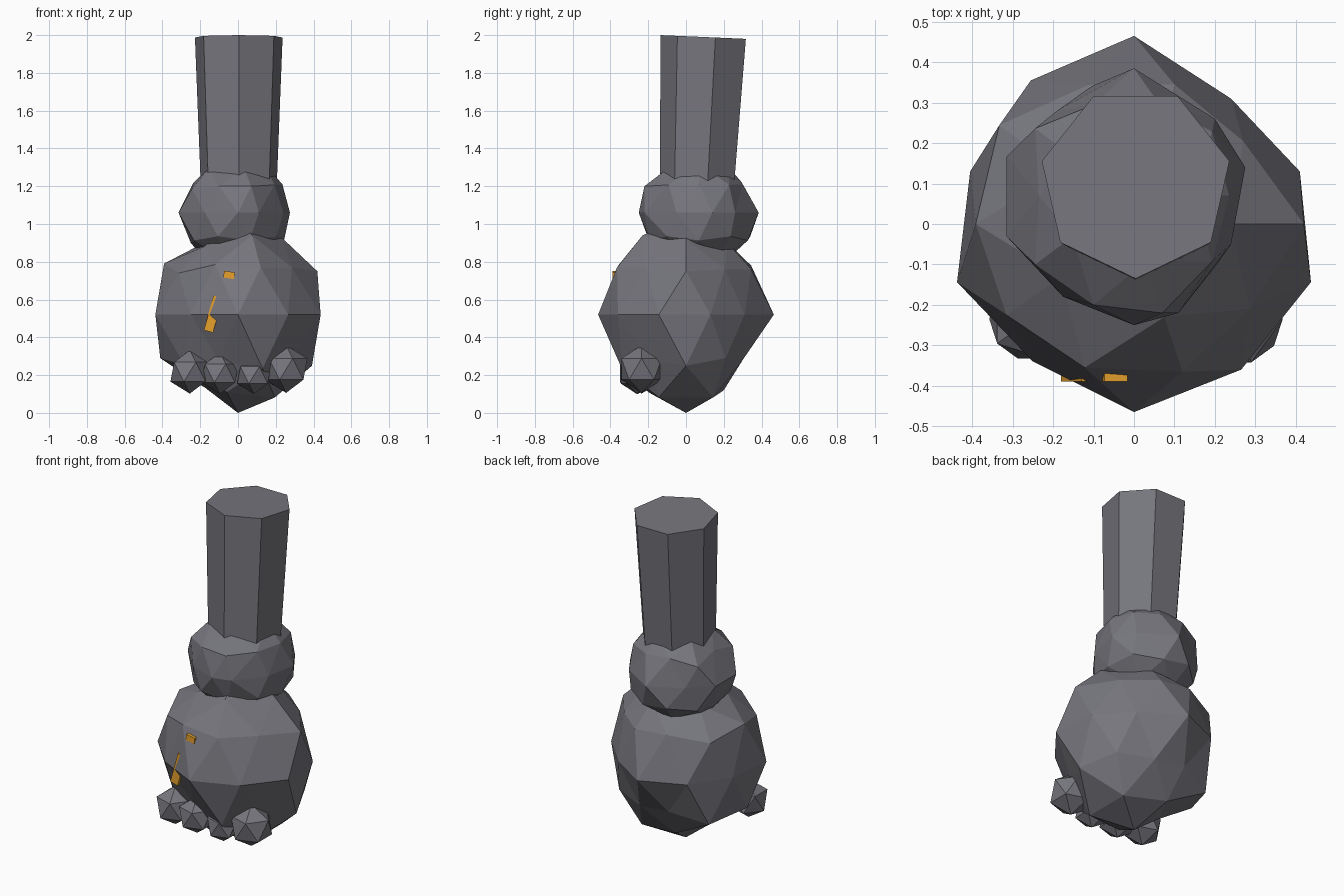
import bpy, bmesh
from math import pi, atan2
from mathutils import Vector, Matrix

old = bpy.data.objects.get("Cube")
if old:
    bpy.data.objects.remove(old, do_unlink=True)


def material(name, colour):
    mat = bpy.data.materials.new(name)
    mat.use_nodes = True
    mat.diffuse_color = (*colour, 1)
    mat.node_tree.nodes["Principled BSDF"].inputs["Base Color"].default_value = (*colour, 1)
    return mat


stone = material("grey stone", (0.18, 0.18, 0.205))
glow = material("amber rune", (0.9, 0.4, 0.03))


def finish(bm, name, mat):
    mesh = bpy.data.meshes.new(name)
    bm.to_mesh(mesh)
    bm.free()
    mesh.materials.append(mat)
    obj = bpy.data.objects.new(name, mesh)
    bpy.context.collection.objects.link(obj)


def boulder(name, centre, size, detail, chips=()):
    """Faceted rock; each chip pulls the nearest corner to a new place."""
    bm = bmesh.new()
    bmesh.ops.create_icosphere(bm, subdivisions=detail, radius=1)
    place = Matrix.Translation(centre) @ Matrix.Diagonal((*size, 1))
    bmesh.ops.transform(bm, verts=bm.verts, matrix=place)
    for chip in map(Vector, chips):
        min(bm.verts, key=lambda v: (v.co - chip).length).co = chip
    finish(bm, name, stone)


# Fist: chips around the waist, back, underside, front and top
boulder("fist", (0, 0, 0.52), (0.46, 0.465, 0.515), 2, [
    (0.24, 0.31, 0.52), (0.41, 0.13, 0.52), (-0.405, 0.13, 0.52), (-0.255, 0.355, 0.52),
    (-0.25, -0.34, 0.52), (0.265, -0.36, 0.52),
    (0.1, 0.345, 0.76), (-0.11, 0.345, 0.78), (-0.1, 0.31, 0.3), (0.1, 0.3, 0.28),
    (0.3, 0.21, 0.29), (-0.07, 0.2, 0.12), (-0.17, 0, 0.13), (-0.06, -0.2, 0.11),
    (-0.1, -0.275, 0.275), (0.13, -0.34, 0.235), (0.275, -0.2, 0.28), (-0.28, -0.2, 0.25),
    (0.12, -0.365, 0.77), (-0.122, -0.355, 0.785), (-0.315, -0.225, 0.74),
    (0.27, 0.205, 0.76), (0.285, -0.21, 0.77), (0.42, 0, 0.75),
    (0.075, -0.23, 0.94), (-0.18, -0.13, 0.88), (0.07, 0.22, 0.9),
    (-0.18, 0.13, 0.9), (0.24, 0, 0.92), (0, 0, 0)])

# Wrist: chips around the waist, then the shoulder and underside
boulder("wrist", (-0.02, 0.068, 1.06), (0.31, 0.32, 0.28), 2, [
    (0.275, 0.14, 1.06), (0.24, -0.05, 1.06), (0.11, -0.22, 1.06), (-0.175, -0.18, 1.06),
    (0, -0.25, 1.06), (0, 0.385, 1.06), (0.2, 0.26, 1.06), (-0.19, 0.28, 1.06),
    (-0.235, 0.07, 1.22), (0.235, 0.07, 1.21), (0.07, -0.22, 1.2), (-0.1, -0.2, 1.2),
    (0.06, 0.3, 1.21), (-0.1, 0.295, 1.22), (-0.25, 0.068, 0.9), (0.14, 0.07, 1.32)])

# Knuckles along the lower front
for i, (x, y, z, r) in enumerate([(-0.255, -0.235, 0.217, 0.115), (-0.095, -0.255, 0.21, 0.11),
                                  (0.085, -0.26, 0.2, 0.1), (0.255, -0.235, 0.232, 0.126)]):
    boulder(f"knuckle_{i + 1}", (x, y, z), (r, r, r), 1)

# Seven-sided forearm, flaring and leaning slightly to the back
bm = bmesh.new()
bmesh.ops.create_cone(bm, cap_ends=True, segments=7, radius1=0.2, radius2=0.238, depth=0.94)
corner = max(bm.verts, key=lambda v: v.co.z).co
spin = -pi / 2 - atan2(corner.y, corner.x)
bmesh.ops.transform(bm, verts=bm.verts, matrix=Matrix.Translation((0.004, 0.082, 1.52))
                    @ Matrix.Rotation(-0.044, 4, "X") @ Matrix.Rotation(spin, 4, "Z"))
finish(bm, "forearm", stone)


# Rune strokes set into the front of the fist
def stroke(name, x, z, width, height, lean):
    bm = bmesh.new()
    bmesh.ops.create_cube(bm, size=1)
    bmesh.ops.transform(bm, verts=bm.verts, matrix=Matrix.Translation((x, -0.38, z))
                        @ Matrix.Rotation(lean, 4, "Y")
                        @ Matrix.Diagonal((width, 0.02, height, 1)))
    finish(bm, name, glow)


stroke("rune_long_stroke", -0.131, 0.523, 0.05, 0.19, 0.27)
stroke("rune_short_stroke", -0.047, 0.73, 0.058, 0.036, 0.15)
